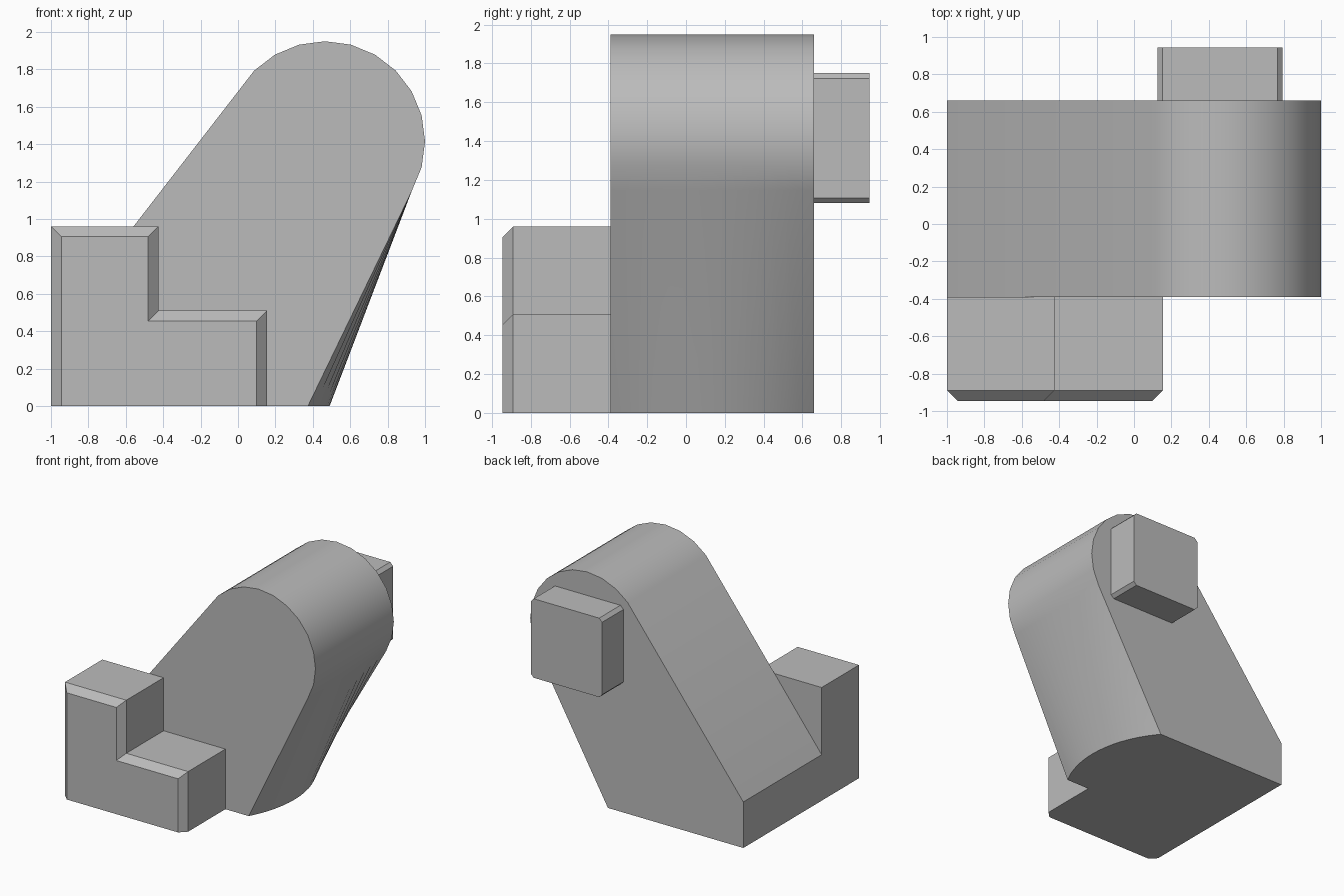
import bpy
import bmesh
from math import sin, cos, radians, sqrt

cube = bpy.data.objects.get("Cube")
if cube:
    bpy.data.objects.remove(cube, do_unlink=True)

grey = bpy.data.materials.new("plain grey")
grey.use_nodes = True
grey.diffuse_color = (0.5, 0.5, 0.5, 1)
grey.node_tree.nodes["Principled BSDF"].inputs["Base Color"].default_value = (0.5, 0.5, 0.5, 1)


def loft(name, rings, smooth=False):
    """Skin a list of equal-length closed rings and cap both ends."""
    bm = bmesh.new()
    rows = [[bm.verts.new(p) for p in ring] for ring in rings]
    for a, b in zip(rows, rows[1:]):
        for i in range(len(a)):
            j = (i + 1) % len(a)
            bm.faces.new((a[i], a[j], b[j], b[i]))
    bm.faces.new(rows[0])
    bm.faces.new(rows[-1])
    bmesh.ops.recalc_face_normals(bm, faces=bm.faces)
    mesh = bpy.data.meshes.new(name)
    bm.to_mesh(mesh)
    bm.free()
    mesh.materials.append(grey)
    obj = bpy.data.objects.new(name, mesh)
    bpy.context.collection.objects.link(obj)
    if smooth:
        bpy.ops.object.select_all(action="DESELECT")
        obj.select_set(True)
        bpy.context.view_layer.objects.active = obj
        bpy.ops.object.shade_smooth_by_angle(angle=radians(30))
    return obj


def ring(outline, y):
    return [(x, y, z) for x, z in outline]


# Leaning body: rounded head, foot edge bowed outwards along the depth
FRONT, BACK = -0.39, 0.66
head = [(0.465 + 0.535 * cos(radians(a)), 1.415 + 0.535 * sin(radians(a)))
        for a in range(135, -31, -15)]


def foot_x(y):
    radius = 0.93
    return 0.49 - radius + sqrt(radius ** 2 - (y - 0.06) ** 2)


STEPS = 14
depths = [FRONT + (BACK - FRONT) * i / STEPS for i in range(STEPS + 1)]
loft("leaning_body",
     [ring([(-1, 0), (-1, 0.39)] + head + [(foot_x(y), 0)], y) for y in depths],
     smooth=True)


# Stepped block with a chamfered front rim
def step_outline(inset):
    left, mid, right = -1 + inset, -0.425 - inset, 0.155 - inset
    low, high = 0.51 - inset, 0.96 - inset
    return [(left, 0), (left, high), (mid, high), (mid, low), (right, low), (right, 0)]


loft("stepped_block", [ring(step_outline(0.055), -0.945),
                       ring(step_outline(0), -0.89),
                       ring(step_outline(0), FRONT)])

# Square peg on the back with clipped corners
half, clip = 0.335, 0.028
corner = [(half, half - clip), (half - clip, half)]
peg = []
for turn in range(4):
    c, s = round(cos(radians(90 * turn))), round(sin(radians(90 * turn)))
    peg += [(0.46 + c * u - s * v, 1.415 + s * u + c * v) for u, v in corner]
loft("back_peg", [ring(peg, BACK), ring(peg, 0.945)])
